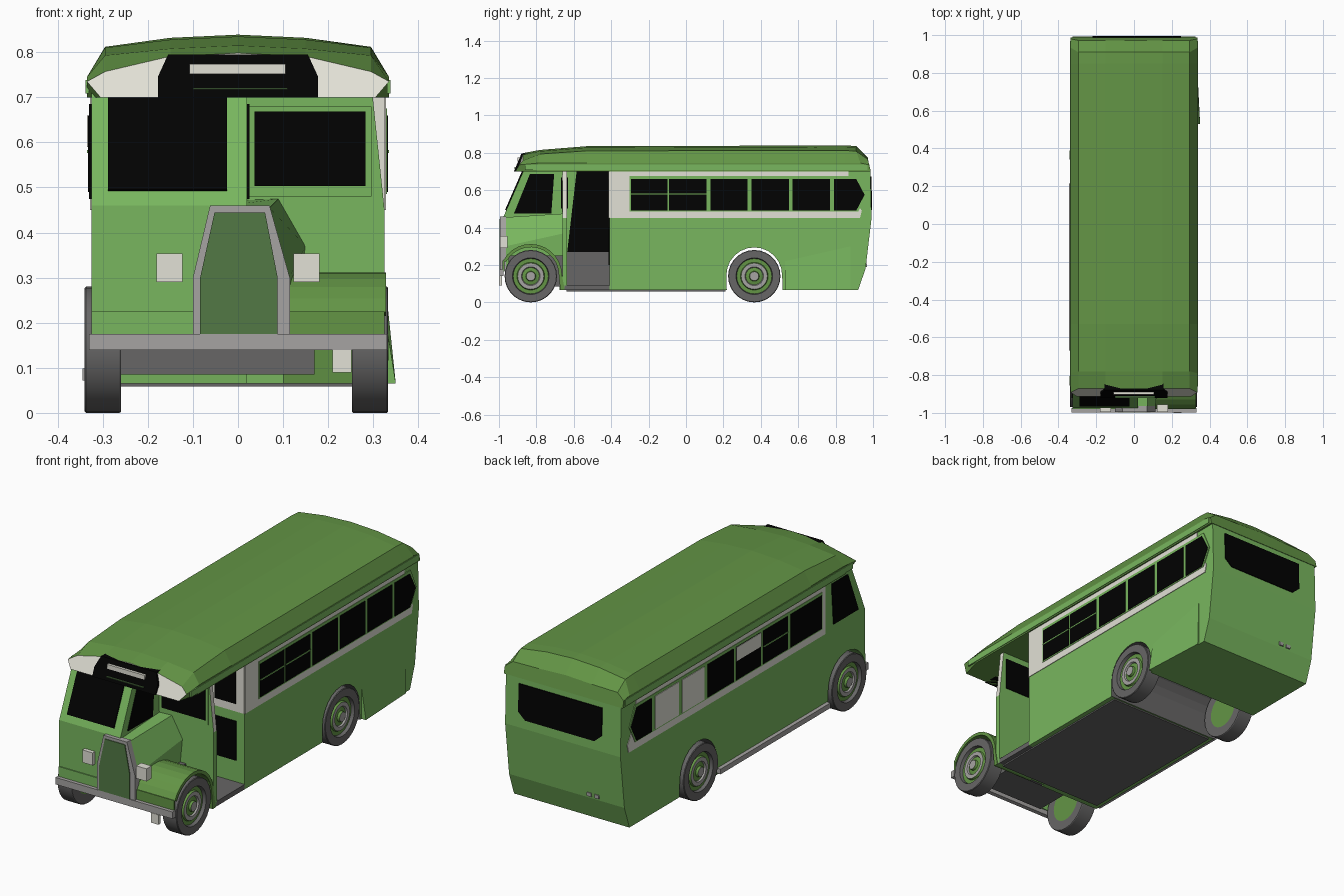
import bpy, bmesh, math
from mathutils import Vector

if "Cube" in bpy.data.objects:
    bpy.data.objects.remove(bpy.data.objects["Cube"])


def mat(name, r, g, b):
    m = bpy.data.materials.new(name)
    m.diffuse_color = (r, g, b, 1)
    m.use_nodes = True
    m.node_tree.nodes["Principled BSDF"].inputs["Base Color"].default_value = m.diffuse_color
    return m


GREEN = mat("body_green", .188, .470, .112)
ROOF = mat("roof_green", .125, .300, .060)
RADI = mat("grille_green", .085, .190, .060)
CREAM = mat("cream", .76, .75, .67)
BLACK = mat("glass_black", .0005, .0005, .0005)
STEEL = mat("light_grey", .38, .37, .36)
GREY = mat("tyre_grey", .135, .133, .133)


def finish(name, bm, *mats):
    bmesh.ops.recalc_face_normals(bm, faces=bm.faces)
    me = bpy.data.meshes.new(name)
    bm.to_mesh(me)
    bm.free()
    for m in mats:
        me.materials.append(m)
    ob = bpy.data.objects.new(name, me)
    bpy.context.collection.objects.link(ob)
    return ob


def loft(name, sections, *mats, rule=None):
    """Skin equal-length closed sections and cap the ends."""
    bm = bmesh.new()
    rings = [[bm.verts.new(p) for p in s] for s in sections]
    n = len(rings[0])
    for a, b in zip(rings, rings[1:]):
        for i in range(n):
            bm.faces.new((a[i], a[(i + 1) % n], b[(i + 1) % n], b[i]))
    bm.faces.new(rings[0])
    bm.faces.new(rings[-1])
    bmesh.ops.recalc_face_normals(bm, faces=bm.faces)
    if rule:
        for f in bm.faces:
            f.normal_update()
            f.material_index = rule(f)
    return finish(name, bm, *mats)


def prism(name, pts, vec, *mats, rule=None):
    v = Vector(vec)
    return loft(name, [pts, [Vector(p) + v for p in pts]], *mats, rule=rule)


def side(name, x0, x1, yz, *mats, rule=None):
    return prism(name, [(x0, y, z) for y, z in yz], (x1 - x0, 0, 0), *mats, rule=rule)


def front(name, y0, y1, xz, *mats, rule=None):
    return prism(name, [(x, y0, z) for x, z in xz], (0, y1 - y0, 0), *mats, rule=rule)


def rect(a0, a1, b0, b1):
    return [(a0, b0), (a0, b1), (a1, b1), (a1, b0)]


def arc(cy, cz, r, a0, a1, n=12):
    return [(cy + r * math.cos(math.radians(a0 + (a1 - a0) * i / n)),
             cz + r * math.sin(math.radians(a0 + (a1 - a0) * i / n))) for i in range(n + 1)]


W, FY, RY, AX = .325, -.83, .365, .145   # half width, axle positions, axle height

# Saloon body with rear wheel tunnel
in_arch = lambda f: 1 if (abs(f.normal.x) < .5 and
                          (f.calc_center_median() - Vector((0, RY, AX))).length < .175) else 0
side("saloon_body", -W, W,
     [(-.41, .065), (-.41, .71), (.985, .71), (.992, .45), (.96, .18), (.92, .065), (.517, .065)]
     + arc(RY, AX, .149, 0, 180) + [(.218, .065)], GREEN, GREY, rule=in_arch)
side("floor_underside", -.30, .30, rect(-.64, .21, .058, .066), GREY)
loft("rear_skirt_flare", [[(.32, y, .065), (x, y, .065), (.3255, y, z)]
                          for y, x, z in ((.53, .350, .22), (.88, .332, .30))], GREEN)

# Entrance recess: inner block, step, dark doorway and rear partition
side("entrance_block", -W, .12, rect(-.66, -.40, .065, .71), GREEN)
side("entrance_step", .12, W, rect(-.65, -.41, .065, .09), GREY)
side("step_riser", .12, .125, rect(-.635, -.41, .09, .27), GREY)
side("doorway_dark", .12, .125, [(-.635, .27), (-.585, .70), (-.41, .70), (-.41, .27)], BLACK)
front("partition_band", -.414, -.41, rect(.125, W, .45, .71), CREAM)
front("partition_upper_glass", -.418, -.414, rect(.16, .28, .49, .66), BLACK)
front("partition_lower_glass", -.415, -.41, rect(.16, .28, .20, .40), BLACK)
front("bulkhead", -.66, -.635, [(.02, .065), (.02, .71), (.298, .71), (.325, .45), (.325, .065)],
      GREEN, CREAM, rule=lambda f: int(f.normal.x > .5 and f.calc_center_median().z > .45))
front("bulkhead_frame", -.664, -.66, rect(.02, .296, .48, .68), GREEN)
front("bulkhead_glass", -.669, -.664, rect(.037, .283, .503, .668), BLACK)
front("bulkhead_rear_glass", -.635, -.631, rect(.14, .283, .503, .668), BLACK)

# Driver cab with sloped front and wheel arch
side("cab", -W, .02,
     [(-.65, .065), (-.65, .71), (-.866, .71), (-.975, .46), (-.975, .20)]
     + arc(FY, AX, .15, 155, 0) + [(-.675, .065)], GREEN)
wy = lambda z: -.975 + (z - .46) * .109 / .25
prism("windscreen", [(x, wy(z), z) for x, z in rect(-.288, -.024, .492, .70)],
      (0, -.006, .003), BLACK)
cab_win = [(-.92, .475), (-.835, .685), (-.705, .685), (-.72, .475)]
side("cab_inner_glass", .02, .025, cab_win, BLACK)
side("cab_outer_glass", -W - .005, -W, cab_win, BLACK)

# Bonnet and radiator
b0 = [(-.1, .17), (-.1, .30), (-.06, .455), (.07, .455), (.113, .30), (.113, .17)]
b1 = [(-.1, .17), (-.1, .30), (-.06, .47), (.09, .475), (.15, .37), (.13, .17)]
loft("bonnet", [[(x, -.965, z) for x, z in b0], [(x, -.65, z) for x, z in b1]], GREEN)
front("radiator_shell", -.994, -.963,
      [(-.1, .17), (-.1, .30), (-.062, .46), (.07, .46), (.115, .30), (.115, .17)], STEEL)
front("radiator_grille", -.998, -.994,
      [(-.084, .175), (-.084, .30), (-.052, .445), (.06, .445), (.088, .30), (.088, .175)], RADI)

# Near-side front mudguard, apron, bumper and chassis
side("front_mudguard", .10, W + .003,
     arc(FY, AX, .167, 152, 0) + [(-.648, .065), (-.672, .065)] + arc(FY, AX, .150, 0, 152),
     ROOF)
side("front_apron_cab", -W, .10, rect(-.980, -.970, .165, .225), GREEN)
side("front_apron_mudguard", .10, W, rect(-.980, -.970, .165, .225), ROOF)
side("bumper", -.33, .33, rect(-.998, -.975, .14, .175), STEEL)
side("chassis", -.20, .17, rect(-.95, -.65, .14, .25), GREY)
side("front_crossmember", -.26, .17, rect(-.70, -.67, .085, .17), GREY)
side("number_plate", .21, .252, rect(-1.0, -.985, .09, .14), CREAM)
for n, x in (("left", -.152), ("right", .152)):
    side("headlight_" + n, x - .029, x + .029, rect(-.995, -.955, .29, .354), CREAM)


# Roof: stations give lower y, upper y, eave height, edge height, crown height
def roof_station(yl, yu, ze, zs, zt, w=.335, e=.295):
    ym = yl + (yu - yl) * .5
    half = [(w - .03 if yl < -.9 else w, yl, .70), (w, ym, ze), (e, yu, zs), (.15, yu, zt - .007)]
    return half + [(0, yu, zt)] + [(-x, y, z) for x, y, z in reversed(half)]


loft("roof", [roof_station(-.912, -.872, .735, .757, .798),
              roof_station(-.80, -.78, .745, .793, .815),
              roof_station(-.53, -.53, .745, .810, .835),
              roof_station(.85, .85, .745, .812, .839),
              roof_station(.955, .91, .745, .808, .836),
              roof_station(.988, .972, .735, .765, .775)],
     ROOF, CREAM, rule=lambda f: 1 if f.normal.y < -.6 else 0)
for s in (-1, 1):
    x = s * .334
    side("gutter_" + ("left" if s < 0 else "right"), x - .004, x + .004,
         rect(-.86, .97, .708, .738), GREEN)

# Destination box in the canopy
box = [(-.178, .70), (-.178, .745), (-.155, .795), (.155, .795), (.178, .745), (.178, .70)]
loft("destination_box",
     [[(x, -.920 + (z - .70) * .42, z) for x, z in box], [(x, -.84, z) for x, z in box]], BLACK)
front("destination_blind", -.902, -.885, rect(-.108, .105, .752, .774), CREAM)
front("destination_sill", -.920, -.905, rect(-.10, .11, .717, .721), RADI)

# Side bands and windows: (start, end) along y, drawn as thin layers
right = [(-.295, -.10), (-.09, .11), (.13, .33), (.35, .55), (.57, .77)]
left = [(-.62, -.37), (-.345, -.15), (-.13, .07), (.09, .30), (.325, .505), (.53, .72)]
for name, s, wins, y0, q in (("right", 1, right, -.41, 0), ("left", -1, left, -.655, -.04)):
    def layer(part, d0, d1, yz, m):
        side(name + "_" + part, s * (W + d0), s * (W + d1), yz, m)
    layer("cream_band", 0, .003,
          [(y0, .45), (y0, .708), (.87, .708), (.87, .60), (.94, .49), (.93, .45)], CREAM)
    layer("window_frame", .001, .005,
          [(wins[0][0] - .008, .485), (wins[0][0] - .008, .675), (.92 + q, .675),
           (.965 + q, .575), (.92 + q, .485)], GREEN)
    layer("rear_quarter_glass", .003, .008,
          [(.79 + q, .49), (.79 + q, .66), (.91 + q, .66), (.955 + q, .575), (.91 + q, .49)], BLACK)
    for i, (a, b) in enumerate(wins):
        panel = s < 0 and i >= 4
        layer("window_%d" % i, .003, .008, rect(a, b, .492, .66), CREAM if panel else BLACK)
        if (s > 0 and i < 2) or (s < 0 and i == 1):
            layer("glazing_bar_%d" % i, .008, .010, rect(a, b, .577, .583), GREEN)
        if s < 0 and i == 2:
            layer("upper_panel", .008, .010, rect(a, b, .59, .66), CREAM)
side("left_skirt_rail", -.345, -W, rect(-.67, .215, .072, .098), STEEL)

# Rear window and tail lamps, following the tail slope
ry = lambda z: .992 - (z - .45) * .007 / .26
prism("rear_window", [(x, ry(z), z) for x, z in
                      [(-.22, .53), (-.22, .672), (.25, .672), (.25, .53), (.21, .495), (-.18, .495)]],
      (0, .005, 0), BLACK)
for i, x in enumerate((-.13, -.173)):
    front("tail_lamp_%d" % i, .955, .968, rect(x - .012, x + .012, .19, .208), STEEL)

# Wheels: turned profile of (radius, distance from centre, material of the band)
PROFILE = [(.09, .255, 0), (.138, .255, 0), (.14, .258, 0), (.14, .332, 0), (.137, .335, 0),
           (.098, .335, 0), (.094, .318, 1), (.074, .318, 1), (.070, .328, 2), (.050, .328, 2),
           (.046, .320, 1), (.027, .324, 1), (.024, .336, 2)]


def wheel(name, s, cy, n=28):
    bm = bmesh.new()
    shift = -.005 if s < 0 else -.002
    rings = [[bm.verts.new((s * x + shift, cy + r * math.cos(2 * math.pi * k / n),
                            .14 + r * math.sin(2 * math.pi * k / n))) for k in range(n)]
             for r, x, _ in PROFILE]
    for j in range(len(rings) - 1):
        for k in range(n):
            q = (k + 1) % n
            f = bm.faces.new((rings[j][k], rings[j][q], rings[j + 1][q], rings[j + 1][k]))
            f.material_index = PROFILE[j][2]
    bm.faces.new(rings[0]).material_index = 1
    bm.faces.new(rings[-1]).material_index = 2
    ob = finish(name, bm, GREY, ROOF, STEEL)
    bpy.context.view_layer.objects.active = ob
    ob.select_set(True)
    bpy.ops.object.shade_smooth_by_angle(angle=math.radians(30))
    ob.select_set(False)


for s, n in ((-1, "left"), (1, "right")):
    wheel("front_wheel_" + n, s, FY)
    wheel("rear_wheel_" + n, s, RY)
